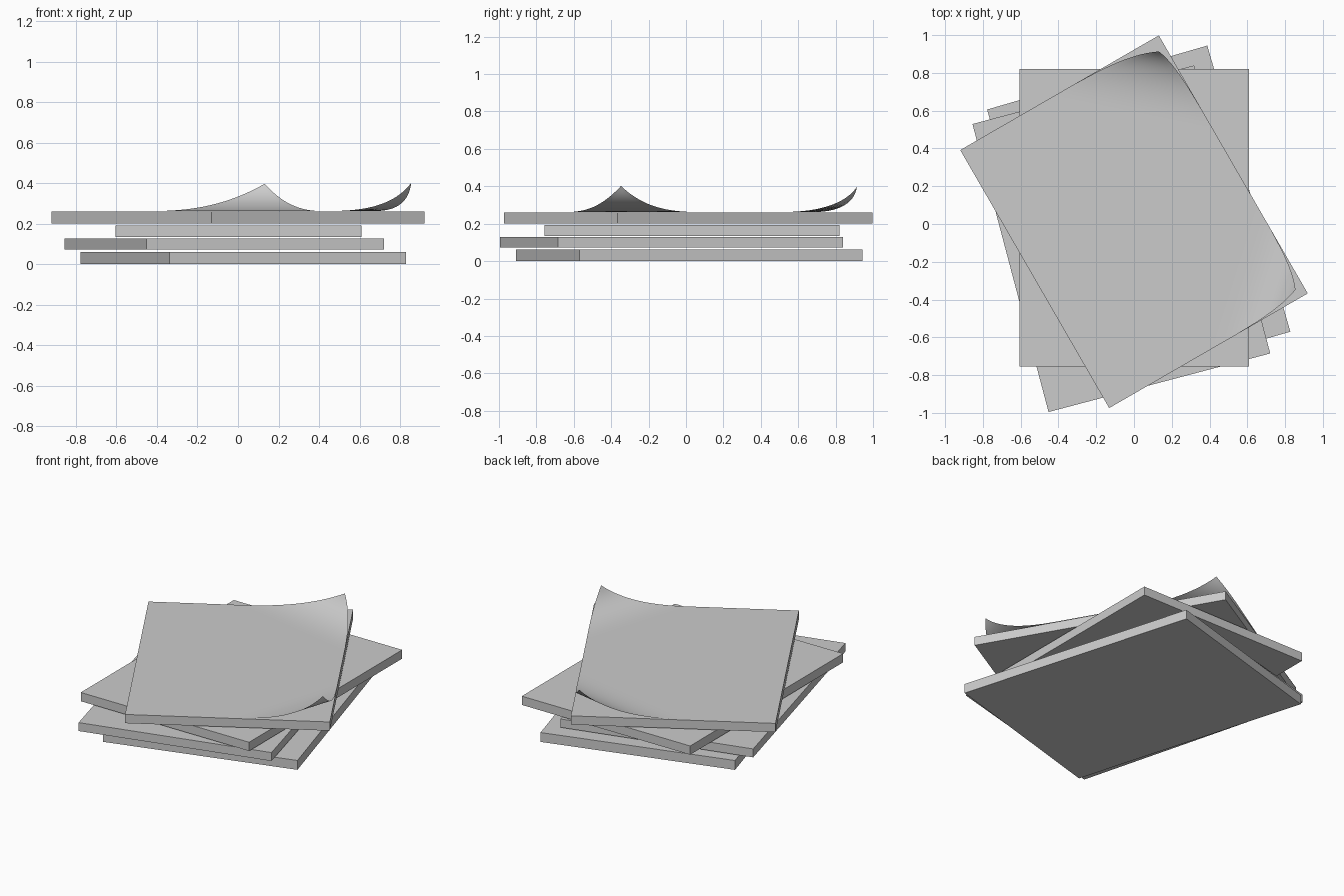
import bpy
import bmesh
from math import radians
from mathutils import Matrix, Vector

cube = bpy.data.objects.get("Cube")
if cube:
    bpy.data.objects.remove(cube, do_unlink=True)

WIDTH, LENGTH = 1.214, 1.577

paper = bpy.data.materials.new("paper_grey")
paper.use_nodes = True
paper.diffuse_color = (0.6, 0.6, 0.6, 1)
paper.node_tree.nodes["Principled BSDF"].inputs["Base Color"].default_value = (0.6, 0.6, 0.6, 1)


def finish(bm, name):
    mesh = bpy.data.meshes.new(name)
    bm.to_mesh(mesh)
    bm.free()
    mesh.materials.append(paper)
    obj = bpy.data.objects.new(name, mesh)
    bpy.context.collection.objects.link(obj)
    return obj


def placement(x, y, z, angle):
    return Matrix.Translation((x, y, z)) @ Matrix.Rotation(radians(angle), 4, "Z")


# Paper stacks: name, centre x, centre y, bottom, top, turn
stacks = [
    ("bottom_stack", 0.025, 0.018, 0.0, 0.061, 16.2),
    ("second_stack", -0.067, -0.078, 0.073, 0.128, 14.8),
    ("third_stack", 0.002, 0.033, 0.135, 0.192, 0),
    ("top_stack", 0.0, 0.012, 0.202, 0.259, 30),
]
for name, x, y, low, high, angle in stacks:
    bm = bmesh.new()
    bmesh.ops.create_cube(bm, size=1)
    size = Matrix.Diagonal((WIDTH, LENGTH, high - low, 1))
    bm.transform(placement(x, y, (low + high) / 2, angle) @ size)
    finish(bm, name)

# Loose top sheet, subdivided so that its corners can curl
bm = bmesh.new()
bmesh.ops.create_grid(bm, x_segments=48, y_segments=60, size=0.5)
place = placement(0, 0.012, 0.262, 30)
bm.transform(place @ Matrix.Diagonal((WIDTH, LENGTH, 1, 1)))

# Curls: corner side, inward direction, reach, lift, pull, lift power
curls = [
    (1, Vector((-0.2, -0.98, 0)), 0.45, 0.135, Vector((0.0, -0.085, 0)), 2.5),
    (-1, Vector((-0.95, 0.3, 0)), 0.40, 0.14, Vector((-0.065, 0.02, 0)), 2.8),
]
for side, inward, reach, lift, pull, power in curls:
    corner = place @ Vector((WIDTH / 2, side * LENGTH / 2, 0))
    for v in bm.verts:
        amount = 1 - (v.co - corner).dot(inward) / reach
        if amount > 0:
            v.co += pull * amount ** 3.5
            v.co.z += lift * amount ** power

sheet = finish(bm, "curled_top_sheet")
for face in sheet.data.polygons:
    face.use_smooth = True
